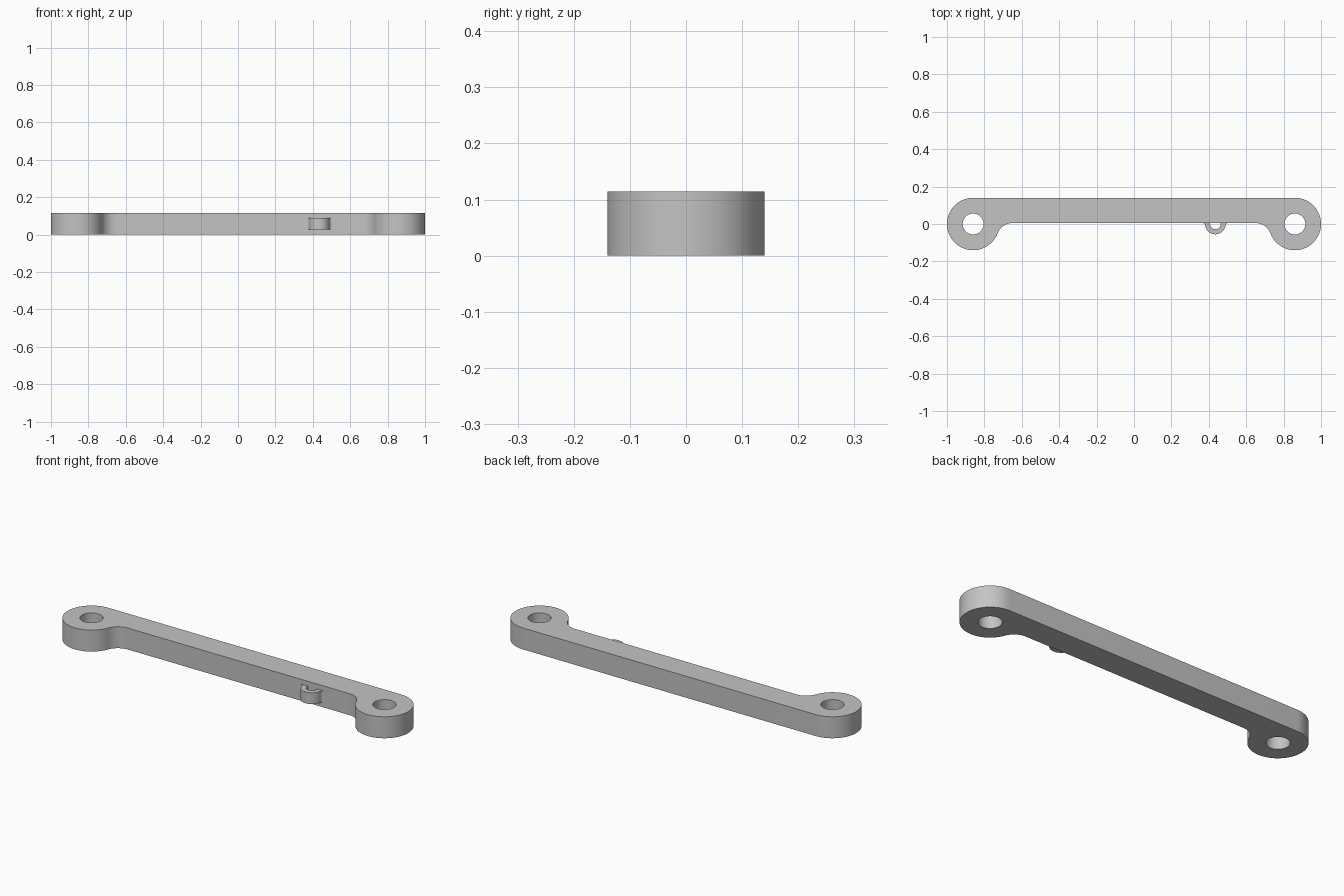
import bpy, bmesh
from math import pi, sin, cos, atan2, radians

cube = bpy.data.objects.get("Cube")
if cube:
    bpy.data.objects.remove(cube)

HEIGHT = 0.114
FRONT = 0.005        # y of the bar's front face
EAR_X, EAR_R, HOLE_R = 0.86, 0.14, 0.056

grey = bpy.data.materials.new("plain grey")
grey.use_nodes = True
colour = (0.55, 0.55, 0.55, 1)
grey.diffuse_color = colour
grey.node_tree.nodes["Principled BSDF"].inputs["Base Color"].default_value = colour


def arc(cx, cy, r, a0, a1, n):
    angles = [a0 + (a1 - a0) * i / n for i in range(n + 1)]
    return [(cx + r * cos(a), cy + r * sin(a)) for a in angles]


def fillet(cx, r, fx, n):
    """Arc from the front face at fx, tangent to the circle at (cx, 0)."""
    f = ((fx - cx) ** 2 + FRONT ** 2 - r ** 2) / (2 * (r + FRONT))
    end = atan2(f - FRONT, cx - fx)
    return arc(fx, FRONT - f, f, pi / 2, end, n), end


def mirrored(points, about=0):
    return [(2 * about - x, y) for x, y in reversed(points)]


def plate(name, loops, z0, z1):
    """Extrude a flat outline, with any holes, from z0 to z1."""
    bm = bmesh.new()
    for loop in loops:
        verts = [bm.verts.new((x, y, z0)) for x, y in loop]
        for i, v in enumerate(verts):
            bm.edges.new((verts[i - 1], v))
    bmesh.ops.triangle_fill(bm, edges=bm.edges[:], use_beauty=True)
    result = bmesh.ops.extrude_face_region(bm, geom=bm.faces[:], use_keep_orig=True)
    top = [g for g in result["geom"] if isinstance(g, bmesh.types.BMVert)]
    bmesh.ops.translate(bm, verts=top, vec=(0, 0, z1 - z0))
    bmesh.ops.recalc_face_normals(bm, faces=bm.faces[:])
    mesh = bpy.data.meshes.new(name)
    bm.to_mesh(mesh)
    bm.free()
    mesh.materials.append(grey)
    obj = bpy.data.objects.new(name, mesh)
    bpy.context.collection.objects.link(obj)
    bpy.ops.object.select_all(action="DESELECT")
    obj.select_set(True)
    bpy.context.view_layer.objects.active = obj
    bpy.ops.object.shade_smooth_by_angle(angle=radians(30))
    return obj


# Link bar with a round, drilled ear at each end
curve, end = fillet(-EAR_X, EAR_R, -0.65, 14)
half = curve + arc(-EAR_X, 0, EAR_R, end - pi, -1.5 * pi, 56)[1:]
holes = [arc(s * EAR_X, 0, HOLE_R, 0, 2 * pi, 48)[:-1] for s in (-1, 1)]
plate("link_bar", [half + mirrored(half)] + holes, 0, HEIGHT)

# Small half-round eyelet on the front face
EYE_X, EYE_R, EYE_HOLE = 0.435, 0.055, 0.028
curve, end = fillet(EYE_X, EYE_R, 0.367, 8)
outer = curve + arc(EYE_X, 0, EYE_R, end + pi, 2 * pi - end, 28)[1:-1]
outer += mirrored(curve, EYE_X)
inner = arc(EYE_X, 0, EYE_HOLE, 0, -pi, 20)
root = FRONT + 0.01
right, left = outer[-1][0], outer[0][0]
outline = (outer + [(right, root), (inner[0][0], root)] + inner
           + [(inner[-1][0], root), (left, root)])
plate("eyelet", [outline], 0.028, 0.088)
